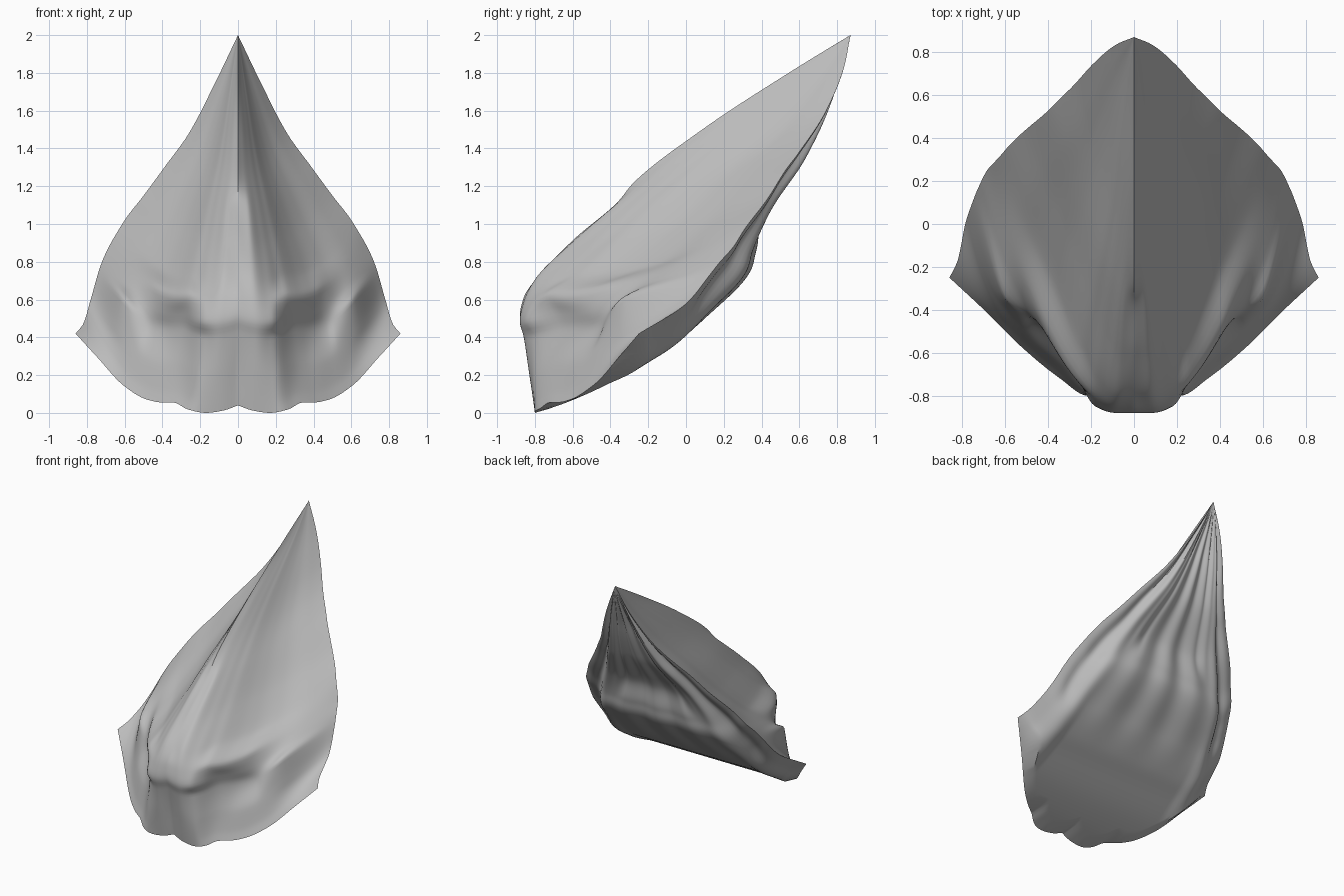
import bpy, bmesh, math

if "Cube" in bpy.data.objects:
    bpy.data.objects.remove(bpy.data.objects["Cube"])

def curve(xs, ys, x):
    """Smooth interpolation through a few points."""
    n = len(xs)
    x = min(max(x, xs[0]), xs[-1])
    i = 0
    while i < n - 2 and x > xs[i + 1]:
        i += 1
    d = [(ys[k + 1] - ys[k]) / (xs[k + 1] - xs[k]) for k in range(n - 1)]
    def slope(k):
        if k == 0:
            return d[0]
        if k == n - 1:
            return d[-1]
        a, b = d[k - 1], d[k]
        return 0 if a * b <= 0 else 2 * a * b / (a + b)
    h = xs[i + 1] - xs[i]
    u = (x - xs[i]) / h
    return ((2*u**3 - 3*u*u + 1) * ys[i] + (u**3 - 2*u*u + u) * h * slope(i)
            + (3*u*u - 2*u**3) * ys[i + 1] + (u**3 - u*u) * h * slope(i + 1))

def step(a, b, x):
    u = min(1, max(0, (x - a) / (b - a)))
    return u * u * (3 - 2 * u)

# scalloped bottom edge (x -> z) and half width of the outline (height -> x)
BX = [0, .08, .17, .27, .34, .40, .48, .60, .75, .86]
BZ = [.04, .012, .0, .02, .055, .055, .07, .14, .30, .42]
WZ = [.42, .47, .60, .80, 1.02, 1.15, 1.30, 1.48, 1.75, 2.0]
WX = [.86, .82, .78, .72, .60, .50, .39, .26, .12, 0]

# front surface: depth y at rows s (bottom to tip) and columns t (middle to rim)
T = [0, .12, .25, .4, .6, .8, 1]
S = [0, .1, .2, .24, .29, .35, .45, .55, .6, .75, .9, 1]
FRONT = [
    [-.79, -.80, -.80, -.72, -.58, -.41, -.25],
    [-.82, -.83, -.81, -.68, -.54, -.36, .0],
    [-.86, -.86, -.81, -.64, -.46, -.36, .13],
    [-.88, -.88, -.85, -.67, -.48, -.26, .18],
    [-.86, -.86, -.82, -.72, -.50, -.15, .25],
    [-.78, -.80, -.73, -.55, -.28, .0, .31],
    [-.59, -.60, -.51, -.33, -.08, .17, .43],
    [-.36, -.37, -.29, -.13, .09, .31, .53],
    [-.28, -.25, -.17, -.02, .18, .38, .59],
    [.10, .14, .21, .32, .46, .60, .745],
    [.55, .585, .62, .665, .725, .78, .84],
    [.87] * 7]
# back surface: depth by height
BZS = [0, .06, .15, .28, .34, .5, .77, .85, 1.05, 1.35, 1.7, 2]
BYS = [-.79, -.62, -.42, -.20, -.10, .10, .35, .37, .45, .65, .80, .87]

def front_y(t, s):
    return curve(S, [curve(T, row, t) for row in FRONT], s)

def back_y(t, s, z):
    front = front_y(t, s)
    if s == 0 or t == 1:
        return front
    # raised middle block, stepping down to a flat flange behind the rim
    k = step(.68, .92, t)
    y = curve(BZS, BYS, z) * (1 - k) + front_y(1, s) * k
    fade = step(.05, .2, s) * (1 - step(.8, 1, s))
    groove = math.exp(-((t - .86) / .06) ** 2) * .045
    panel = .04 * (1 - step(.5, .66, t)) * step(.85, 1.05, z)
    dents = .02 * (1 - math.cos(14 * t)) * .5 * step(.3, .6, z)
    return max(y - (groove + panel + dents * (1 - k)) * fade, front + .002)

NS, NT = 100, 48
bm = bmesh.new()

def surface(back):
    grid = []
    for j in range(NS + 1):
        s = j / NS
        w = curve(WZ, WX, .42 + 1.58 * s)
        half = []
        for i in range(NT + 1):
            t = i / NT
            z = curve(BX, BZ, .86 * t) * (1 - s) + 2 * s
            half.append((w * t, back_y(t, s, z) if back else front_y(t, s), z))
        full = [(-x, y, z) for x, y, z in half[:0:-1]] + half
        grid.append([bm.verts.new(p) for p in full])
    return grid

# front face and back face share the rim
for back in (False, True):
    g = surface(back)
    for j in range(NS):
        for i in range(2 * NT):
            q = [g[j][i], g[j][i + 1], g[j + 1][i + 1], g[j + 1][i]]
            bm.faces.new(q[::-1] if back else q)
bmesh.ops.remove_doubles(bm, verts=bm.verts, dist=.0008)
bmesh.ops.recalc_face_normals(bm, faces=bm.faces)
mesh = bpy.data.meshes.new("crested_shell")
bm.to_mesh(mesh)
bm.free()
shell = bpy.data.objects.new("crested_shell", mesh)
bpy.context.collection.objects.link(shell)

mat = bpy.data.materials.new("plain grey")
mat.diffuse_color = (.5, .5, .5, 1)
mat.use_nodes = True
mat.node_tree.nodes["Principled BSDF"].inputs["Base Color"].default_value = mat.diffuse_color
mesh.materials.append(mat)
bpy.context.view_layer.objects.active = shell
shell.select_set(True)
bpy.ops.object.shade_smooth_by_angle(angle=math.radians(40))
